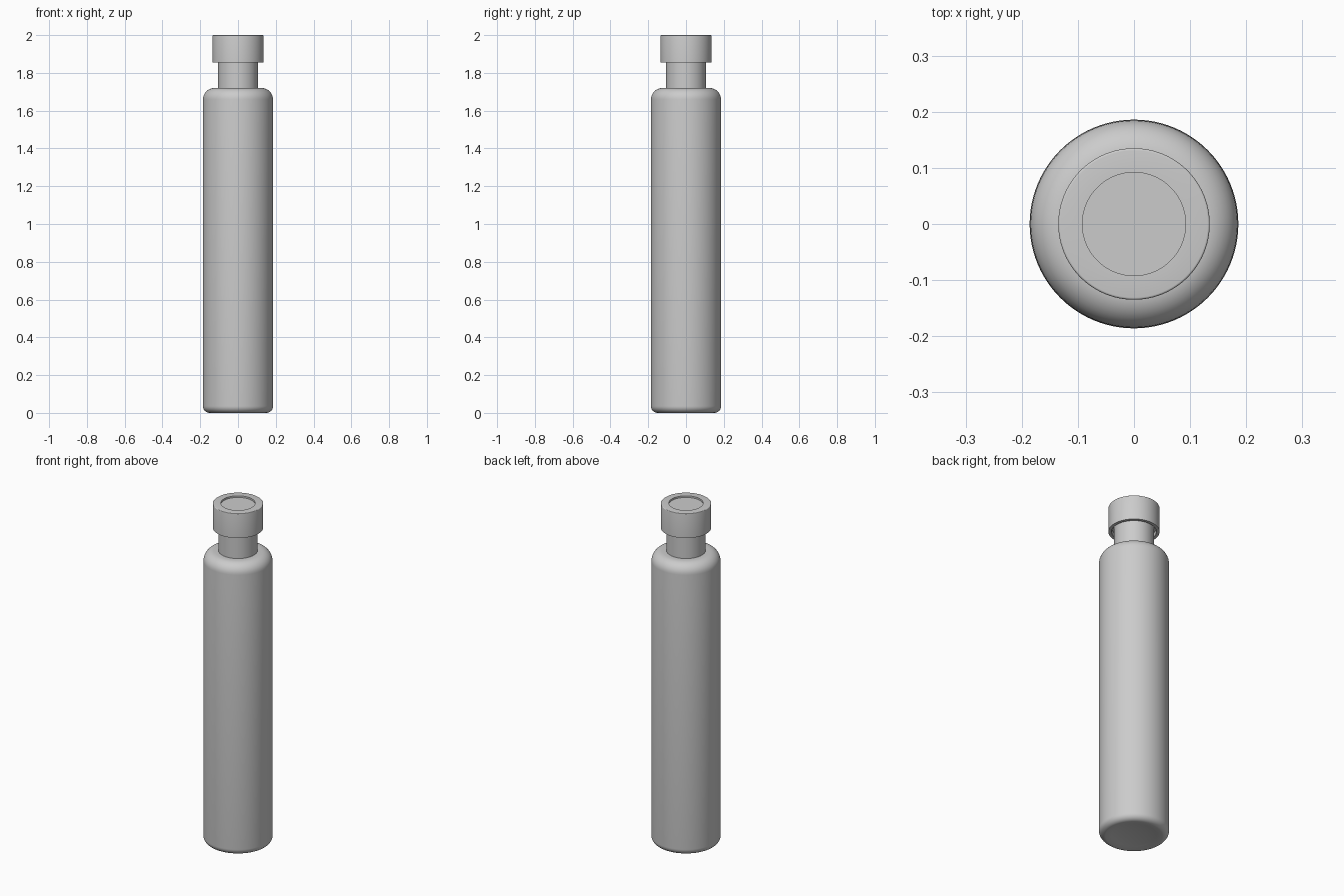
import bpy
import bmesh
import math

SEGMENTS = 96

cube = bpy.data.objects.get("Cube")
if cube:
    bpy.data.objects.remove(cube, do_unlink=True)

grey = bpy.data.materials.new("light_grey")
grey.use_nodes = True
colour = (0.6, 0.6, 0.6, 1)
grey.diffuse_color = colour
grey.node_tree.nodes["Principled BSDF"].inputs["Base Color"].default_value = colour


def arc(cx, cz, radius, start, end, steps=8):
    """Points of a rounded corner in the profile plane."""
    angles = [math.radians(start + (end - start) * i / steps) for i in range(steps + 1)]
    return [(cx + radius * math.cos(a), cz + radius * math.sin(a)) for a in angles]


def lathe(name, profile):
    """Spin a (radius, height) profile around the vertical axis."""
    bm = bmesh.new()
    verts = [bm.verts.new((r, 0, z)) for r, z in profile]
    edges = [bm.edges.new(pair) for pair in zip(verts, verts[1:])]
    bmesh.ops.spin(bm, geom=verts + edges, cent=(0, 0, 0), axis=(0, 0, 1),
                   angle=math.tau, steps=SEGMENTS, use_duplicate=False)
    bmesh.ops.remove_doubles(bm, verts=bm.verts, dist=0.0001)
    bmesh.ops.recalc_face_normals(bm, faces=bm.faces)
    mesh = bpy.data.meshes.new(name)
    bm.to_mesh(mesh)
    bm.free()
    mesh.materials.append(grey)
    obj = bpy.data.objects.new(name, mesh)
    bpy.context.collection.objects.link(obj)
    bpy.ops.object.select_all(action="DESELECT")
    obj.select_set(True)
    bpy.context.view_layer.objects.active = obj
    bpy.ops.object.shade_smooth_by_angle(angle=math.radians(30))


# Vial body with a shallow hollow base, rounded shoulder and straight neck
lathe("vial_body",
      [(0, 0.015), (0.07, 0.012), (0.12, 0.006), (0.15, 0)]
      + arc(0.15, 0.036, 0.036, -90, 0)
      + arc(0.125, 1.66, 0.06, 0, 90)
      + [(0.105, 1.72), (0.105, 1.92), (0, 1.92)])

# Crimped cap: skirt around the neck, softened rim, recessed centre disc
lathe("cap",
      [(0, 1.88), (0.118, 1.88), (0.118, 1.855), (0.135, 1.855)]
      + arc(0.131, 1.996, 0.004, 0, 90, 4)
      + [(0.092, 2.0), (0.092, 1.99), (0, 1.99)])
